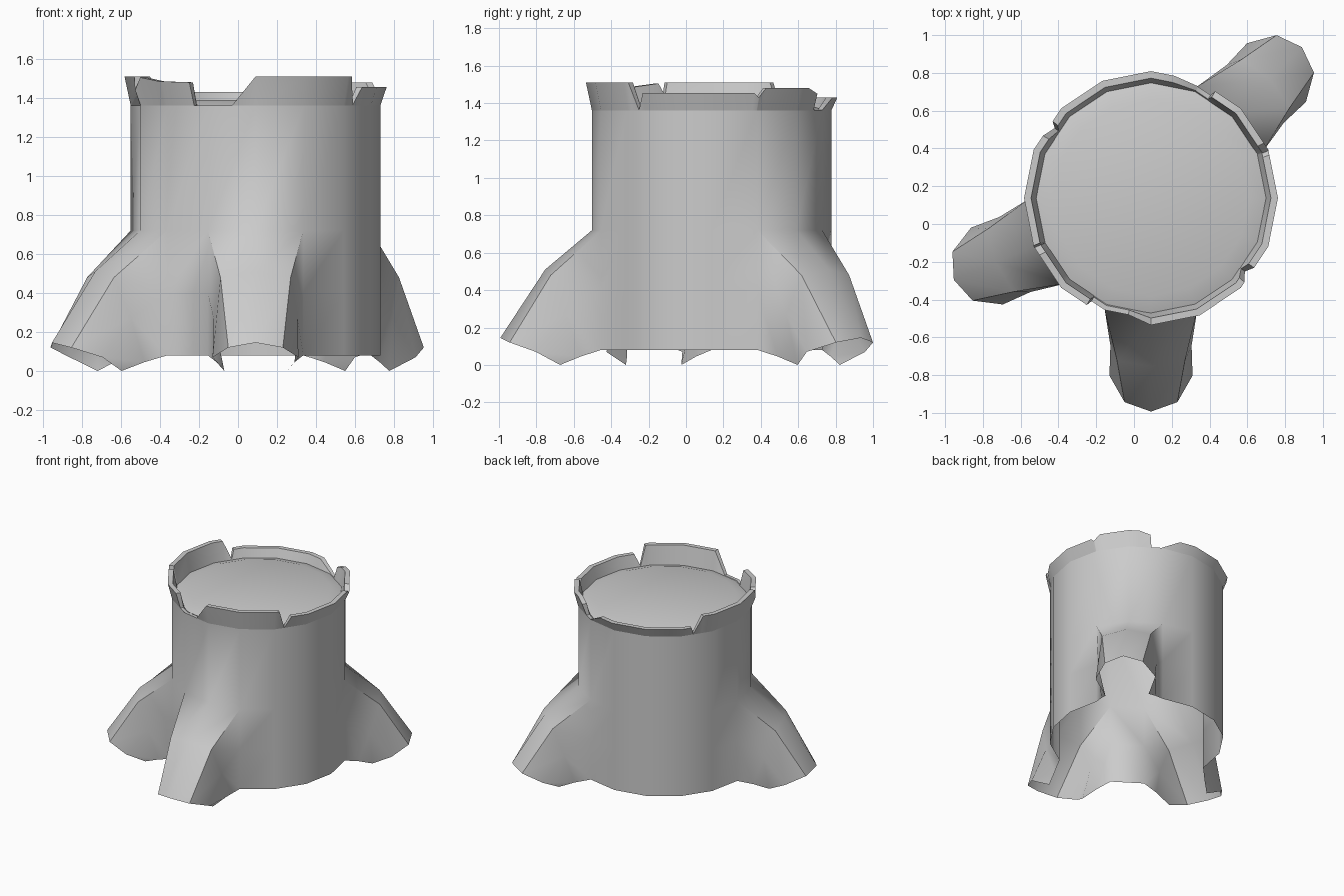
import bpy, bmesh
from math import sin, cos, radians, pi

if "Cube" in bpy.data.objects:
    bpy.data.objects.remove(bpy.data.objects["Cube"])

CX, CY = 0.09, 0.137
R, SIDES, STEP = 0.64, 16, 22.5


def pos(angle, r, z, lat=0.0):
    """Point at a radial distance and sideways offset along a direction."""
    a = radians(angle)
    return (CX + r * cos(a) - lat * sin(a), CY + r * sin(a) + lat * cos(a), z)


def on_polygon(angle, r, z):
    """Point on the 16-sided outline."""
    off = (angle % STEP) - STEP / 2
    return pos(angle, r * cos(radians(STEP / 2)) / cos(radians(off)), z)


def add_grid(bm, rows, skip=lambda i, j: False):
    vs = [[bm.verts.new(p) for p in row] for row in rows]
    for i in range(len(vs) - 1):
        for j in range(len(vs[i]) - 1):
            if not skip(i, j):
                bm.faces.new((vs[i][j], vs[i][j + 1], vs[i + 1][j + 1], vs[i + 1][j]))


def finish(bm, name, angle, recalc=False):
    bmesh.ops.remove_doubles(bm, verts=bm.verts, dist=0.0005)
    if recalc:
        bmesh.ops.recalc_face_normals(bm, faces=bm.faces)
    me = bpy.data.meshes.new(name)
    bm.to_mesh(me)
    bm.free()
    ob = bpy.data.objects.new(name, me)
    bpy.context.collection.objects.link(ob)
    bpy.ops.object.select_all(action='DESELECT')
    ob.select_set(True)
    bpy.context.view_layer.objects.active = ob
    bpy.ops.object.shade_smooth_by_angle(angle=radians(angle))
    return ob


# Hollow trunk with openings where the roots leave it
root_columns = (2, 9, 12)
open_cols = {c for k in root_columns for c in (k - 1, k)}
trunk = bmesh.new()
levels = (0.08, 0.40, 0.72, 1.36)
add_grid(trunk, [[pos(j % SIDES * STEP, R, z) for j in range(SIDES + 1)] for z in levels],
         skip=lambda i, j: i < 2 and j in open_cols)

# Arched roots: half sections as (sideways, radial, height), from trunk to tip
c, s = R * cos(radians(STEP)), R * sin(radians(STEP))
sections = [
    [(s, c, 0.08), (s, c, 0.40), (s, c, 0.72), (0, R, 0.72)],
    [(0.20, 0.70, 0.045), (0.215, 0.78, 0.27), (0.18, 0.86, 0.48), (0, 0.89, 0.51)],
    [(0.16, 0.81, 0.0), (0.22, 0.94, 0.07), (0.14, 1.08, 0.12), (0, 1.13, 0.145)],
]
for k in root_columns:
    rows = []
    for half in sections:
        full = half + [(-l, r, z) for l, r, z in reversed(half[:-1])]
        rows.append([pos(k * STEP, r, z, l) for l, r, z in full])
    add_grid(trunk, rows)
finish(trunk, "trunk_and_roots", 50, recalc=True)

# Ragged bark rim: (angle, height) going round
rim = [(-38, 1.362), (-34, 1.455), (20, 1.455), (22, 1.43), (26, 1.48), (52, 1.48),
       (59, 1.45), (60, 1.362), (67, 1.362), (79, 1.43), (142, 1.43), (144, 1.365),
       (150, 1.51), (202, 1.51), (203, 1.44), (207, 1.505), (222, 1.485), (239, 1.48),
       (240, 1.362), (259, 1.362), (270, 1.51), (318, 1.51), (322, 1.362)]
points = []
for (a0, z0), (a1, z1) in zip(rim, rim[1:]):
    points.append((a0, z0))
    corner = (a0 // STEP + 1) * STEP
    while corner < a1:
        points.append((corner, z0 + (z1 - z0) * (corner - a0) / (a1 - a0)))
        corner += STEP
points.append(rim[-1])


def flare(z):
    return min(1.0, (z - 1.36) / 0.07)


bark = bmesh.new()
add_grid(bark, [
    [on_polygon(a, R, 1.36) for a, z in points],
    [on_polygon(a, R + 0.032 * flare(z), z) for a, z in points],
    [on_polygon(a, 0.615 + 0.02 * flare(z), z) for a, z in points],
    [on_polygon(a, 0.605, 1.345) for a, z in points],
])
finish(bark, "bark_rim", 40)

# Slightly domed cut wood surface
wood = bmesh.new()
add_grid(wood, [[pos(j % SIDES * STEP, r, z) for j in range(SIDES + 1)]
                for r, z in ((0.61, 1.36), (0.52, 1.39))])
wood.faces.new([wood.verts.new(pos(j * STEP, 0.52, 1.39)) for j in range(SIDES)])
finish(wood, "cut_wood_top", 40)
